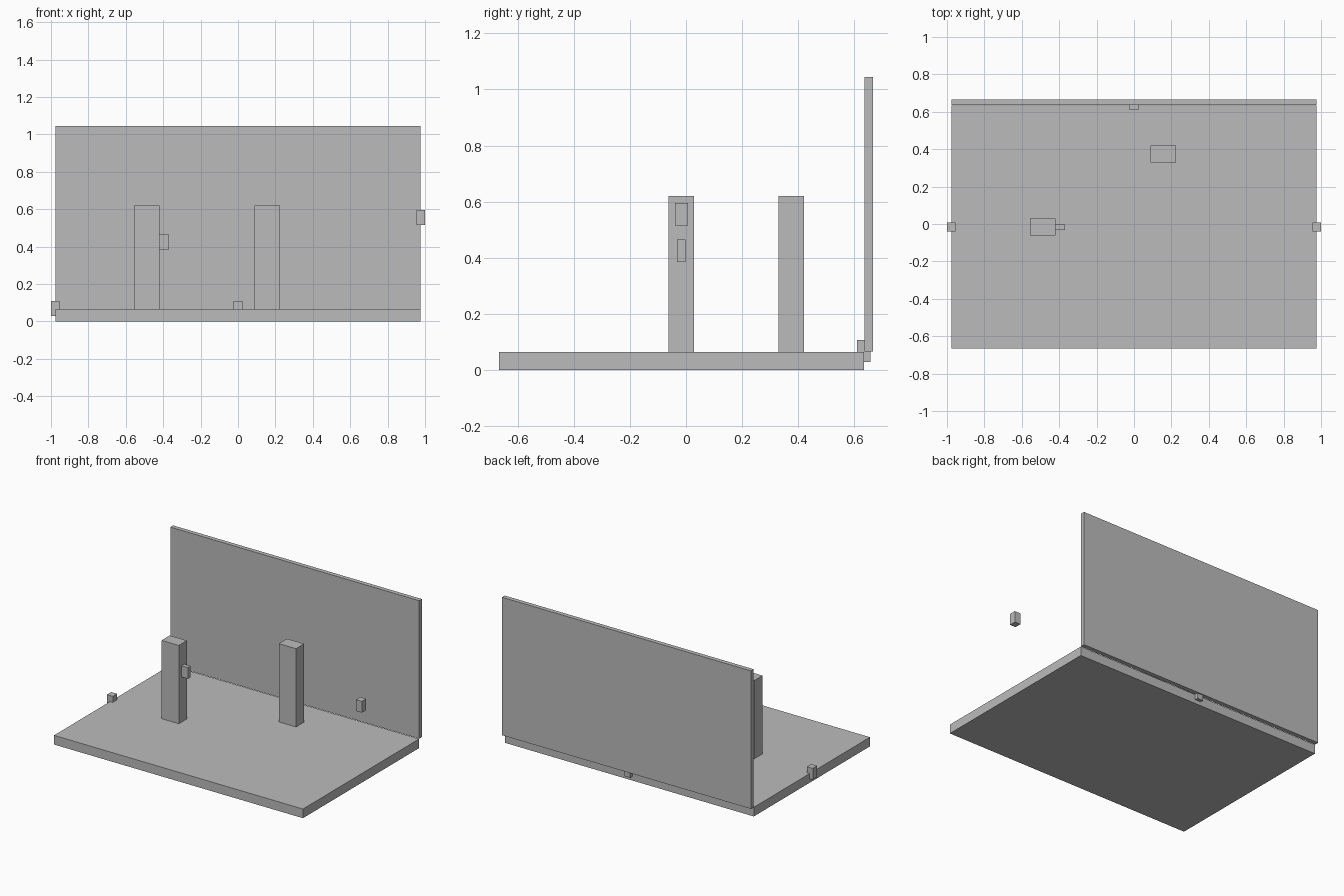
import bpy
from mathutils import Vector

cube = bpy.data.objects.get("Cube")
if cube:
    bpy.data.objects.remove(cube, do_unlink=True)

# One plain grey for everything
grey = bpy.data.materials.new("plain_grey")
grey.use_nodes = True
colour = (0.5, 0.5, 0.5, 1)
grey.diffuse_color = colour
grey.node_tree.nodes["Principled BSDF"].inputs["Base Color"].default_value = colour


def box(name, centre, size):
    """Flat-shaded box with its size baked into the mesh."""
    bpy.ops.mesh.primitive_cube_add(size=1, location=centre)
    obj = bpy.context.object
    obj.name = name
    obj.data.name = name
    for v in obj.data.vertices:
        v.co *= Vector(size)
    obj.data.materials.append(grey)
    return obj


FLOOR_TOP = 0.065
WIDTH = 1.952

# Floor slab and back wall
box("floor", (0, -0.016, FLOOR_TOP / 2), (WIDTH, 1.301, FLOOR_TOP))
box("back_wall", (0, 0.651, 0.555), (WIDTH, 0.031, 0.978))

# Two standing pillars
PILLAR_HEIGHT = 0.555
for name, x, y in (("right_pillar", -0.488, -0.017), ("left_pillar", 0.157, 0.375)):
    box(name, (x, y, FLOOR_TOP + PILLAR_HEIGHT / 2), (0.135, 0.091, PILLAR_HEIGHT))

# Small switch blocks on the edges and on one pillar
SWITCH = (0.046, 0.048, 0.08)
box("right_edge_switch", (-0.977, -0.016, 0.068), SWITCH)
box("back_edge_switch", (0, 0.634, 0.068), SWITCH)
box("left_edge_switch", (0.977, -0.016, 0.555), SWITCH)
box("pillar_switch", (-0.395, -0.017, 0.425), (0.05, 0.03, 0.08))
